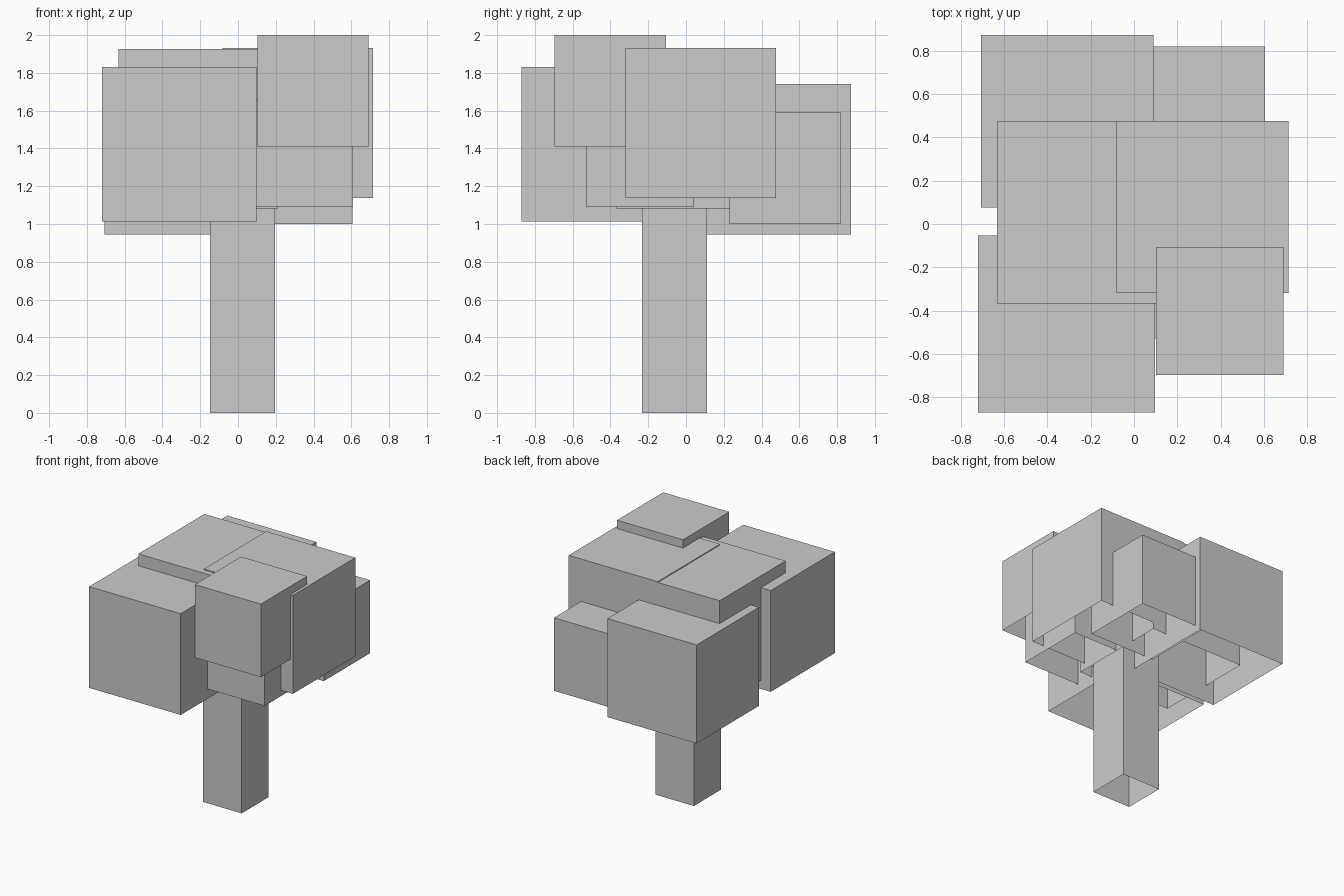
import bpy
import bmesh
from mathutils import Matrix, Vector

old = bpy.data.objects.get("Cube")
if old:
    bpy.data.objects.remove(old, do_unlink=True)

GREY = (0.6, 0.6, 0.6, 1.0)
grey = bpy.data.materials.new("plain_grey")
grey.use_nodes = True
grey.diffuse_color = GREY
grey.node_tree.nodes["Principled BSDF"].inputs["Base Color"].default_value = GREY


def open_box(name, centre_x, centre_y, bottom, width, height):
    """Square block with flat faces and no underside."""
    bm = bmesh.new()
    bmesh.ops.create_cube(bm, size=1)
    underside = [f for f in bm.faces if f.normal.z < -0.5]
    bmesh.ops.delete(bm, geom=underside, context='FACES')
    bm.transform(Matrix.Translation((0, 0, 0.5)))
    bm.transform(Matrix.Diagonal((width, width, height, 1)))
    mesh = bpy.data.meshes.new(name)
    bm.to_mesh(mesh)
    bm.free()
    mesh.materials.append(grey)
    obj = bpy.data.objects.new(name, mesh)
    obj.location = Vector((centre_x, centre_y, bottom))
    bpy.context.collection.objects.link(obj)
    return obj


# Trunk, its top buried in the foliage
open_box("trunk", 0.024, -0.061, 0, 0.345, 1.2)

# Foliage cubes: centre x, centre y, bottom, side
foliage = {
    "foliage_front_right": (-0.311, -0.462, 1.012, 0.818),
    "foliage_front_left_top": (0.397, -0.402, 1.41, 0.59),
    "foliage_left": (0.317, 0.078, 1.137, 0.796),
    "foliage_centre": (-0.211, 0.053, 1.083, 0.843),
    "foliage_front_left_low": (0.323, -0.243, 1.091, 0.572),
    "foliage_back_right": (-0.308, 0.475, 0.945, 0.796),
    "foliage_back_left": (0.31, 0.526, 1.0, 0.59),
}
for name, (x, y, bottom, side) in foliage.items():
    open_box(name, x, y, bottom, side, side)
